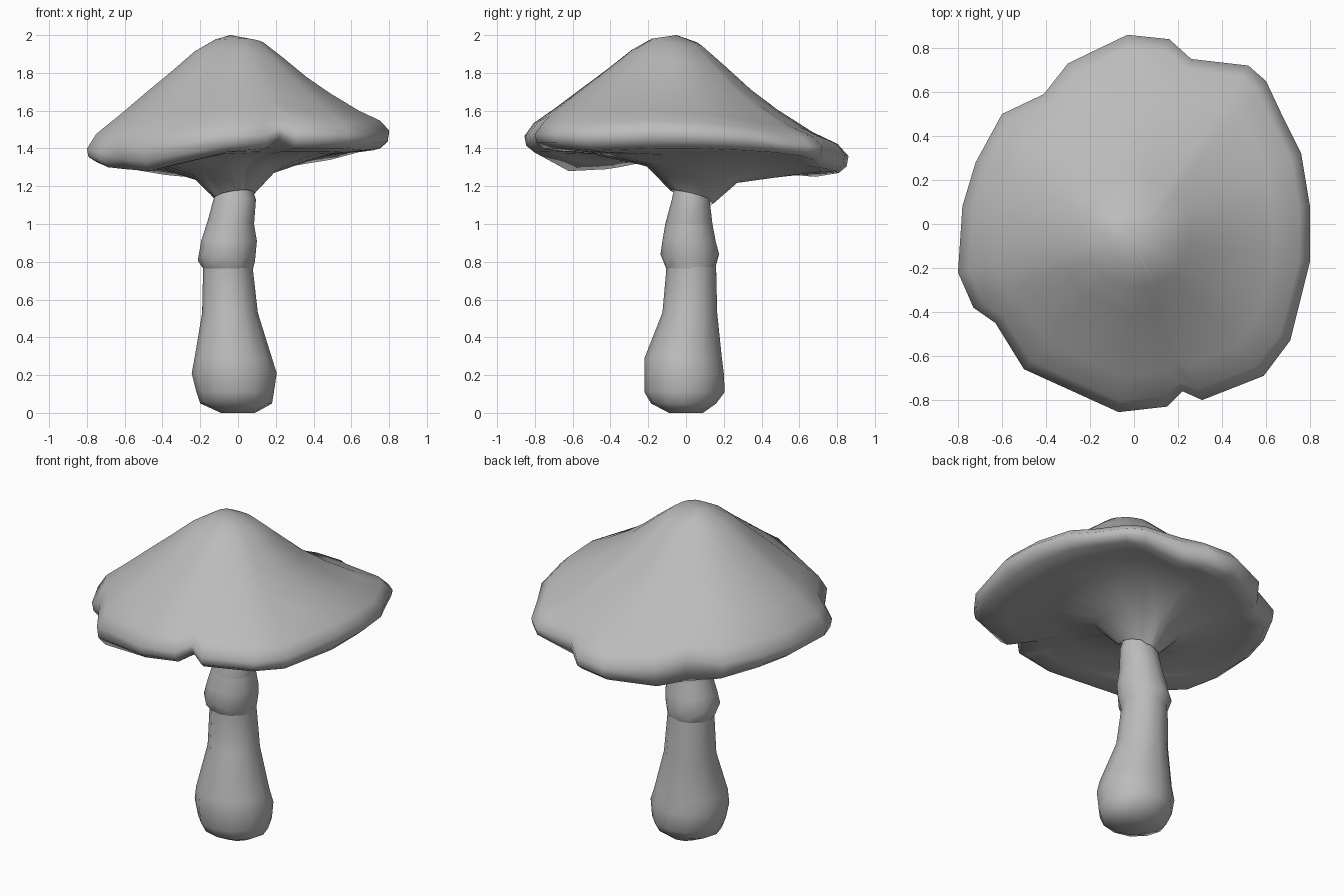
import bpy
import bmesh
import math
from mathutils import Vector

if "Cube" in bpy.data.objects:
    bpy.data.objects.remove(bpy.data.objects["Cube"], do_unlink=True)

# One plain grey material for the whole mushroom
grey = bpy.data.materials.new("mushroom grey")
grey.use_nodes = True
colour = (0.5, 0.5, 0.5, 1.0)
grey.diffuse_color = colour
grey.node_tree.nodes["Principled BSDF"].inputs["Base Color"].default_value = colour


def loft(name, rings, start=None):
    """Join equal sized rings of points into a skin, closed to a tip at the start."""
    bm = bmesh.new()
    loops = [[bm.verts.new(point) for point in ring] for ring in rings]
    count = len(loops[0])
    for lower, upper in zip(loops, loops[1:]):
        for i in range(count):
            j = (i + 1) % count
            bm.faces.new((lower[i], lower[j], upper[j], upper[i]))
    if start is not None:
        centre = bm.verts.new(start)
        for i in range(count):
            bm.faces.new((centre, loops[0][i], loops[0][(i + 1) % count]))
    bmesh.ops.recalc_face_normals(bm, faces=bm.faces)
    mesh = bpy.data.meshes.new(name)
    bm.to_mesh(mesh)
    bm.free()
    for face in mesh.polygons:
        face.use_smooth = True
    mesh.materials.append(grey)
    obj = bpy.data.objects.new(name, mesh)
    bpy.context.collection.objects.link(obj)
    return obj


# Wavy cap rim, anticlockwise from the left side: x, y, height, height of the lip below
rim = (
    (.80, .08, 1.47, 1.40), (.76, .32, 1.45, 1.39), (.68, .48, 1.42, 1.38),
    (.60, .65, 1.40, 1.36), (.52, .72, 1.39, 1.34), (.26, .75, 1.39, 1.30),
    (.16, .84, 1.35, 1.28), (-.03, .86, 1.34, 1.27), (-.30, .73, 1.35, 1.25),
    (-.41, .59, 1.39, 1.26), (-.60, .50, 1.38, 1.29), (-.72, .28, 1.38, 1.31),
    (-.78, .08, 1.38, 1.32), (-.80, -.22, 1.38, 1.33), (-.73, -.38, 1.36, 1.30),
    (-.63, -.45, 1.40, 1.29), (-.50, -.66, 1.38, 1.28), (-.07, -.855, 1.45, 1.38),
    (.15, -.83, 1.46, 1.40), (.22, -.76, 1.50, 1.44), (.31, -.80, 1.46, 1.40),
    (.59, -.69, 1.46, 1.40), (.71, -.53, 1.46, 1.39), (.80, -.17, 1.48, 1.40))
apex = Vector((-.04, -.05, 2.0))


def cap_ring(reach, rise):
    """Ring over the top of the cap: rounder and higher towards the apex."""
    ring = []
    for x, y, z, lip in rim:
        flat = Vector((x, y))
        way = flat.normalized()
        radius = flat.length + (.8 - flat.length) * .7 * (1 - reach)
        spot = way * radius * reach + Vector((.01, -.06)) * (1 - reach)
        bulge = -.06 * (way.x + way.y) * 4 * reach * (1 - reach)
        ring.append((spot.x, spot.y, z + (apex.z - z) * min(rise + bulge, .965)))
    return ring


def gill_ring(reach, level, blend, sag):
    """Ring in the hollow underside: a tilted funnel that sags towards the back."""
    ring = []
    for x, y, z, lip in rim:
        way = Vector((x, y)).normalized()
        tilt = (.02 * way.x - .04 * way.y) * (1 - abs(2 * reach - .6))
        droop = sag * max(0, way.dot(Vector((-.3, .95)))) ** 3
        funnel = level + tilt - droop
        ring.append((x * reach - .02 * blend, y * reach + .03 * blend,
                     lip + (funnel - lip) * blend))
    return ring


top = [cap_ring(reach, rise) for reach, rise in (
    (.16, .95), (.30, .80), (.45, .62), (.60, .46), (.80, .26), (.94, .14), (1, .03))]
edge = [(x * .99, y * .99, (z + lip) / 2) for x, y, z, lip in rim]
under = [gill_ring(*numbers) for numbers in (
    (.94, 1.3, 0, 0), (.82, 1.37, .5, .1), (.6, 1.35, .9, .09),
    (.28, 1.27, 1, .015), (.13, 1.15, 1, .02))]
loft("cap", top + [edge] + under, start=apex)

# Stem sections: height, then left/right and front/back limits
sections = (
    (0, -.09, .09, -.09, .09), (.05, -.20, .18, -.185, .16), (.11, -.22, .19, -.22, .205),
    (.21, -.245, .205, -.22, .20), (.29, -.23, .18, -.22, .19),
    (.53, -.19, .105, -.125, .165), (.75, -.185, .08, -.105, .16),
    (1.0, -.165, .085, -.11, .14), (1.13, -.13, .095, -.075, .125),
    (1.2, -.10, .07, -.06, .10))
SIDES = 12


def stem_ring(z, west, east, front, back):
    ring = []
    for i in range(SIDES):
        turn = math.tau * i / SIDES
        x = (west + east) / 2 + (east - west) / 2 * math.cos(turn)
        y = (front + back) / 2 + (back - front) / 2 * math.sin(turn)
        ring.append((x, y, z))
    return ring


loft("stem", [stem_ring(*section) for section in sections], start=(0, 0, 0))

# Ragged collar hanging round the stem, tucked in below
collar = [stem_ring(*section) for section in (
    (.765, -.185, .08, -.105, .155), (.82, -.213, .09, -.135, .175),
    (.91, -.195, .10, -.125, .157), (1.01, -.163, .083, -.108, .138))]
collar[1] = [(x, y, z + (.02 if i % 2 else -.015)) for i, (x, y, z) in enumerate(collar[1])]
loft("stem_collar", collar)
